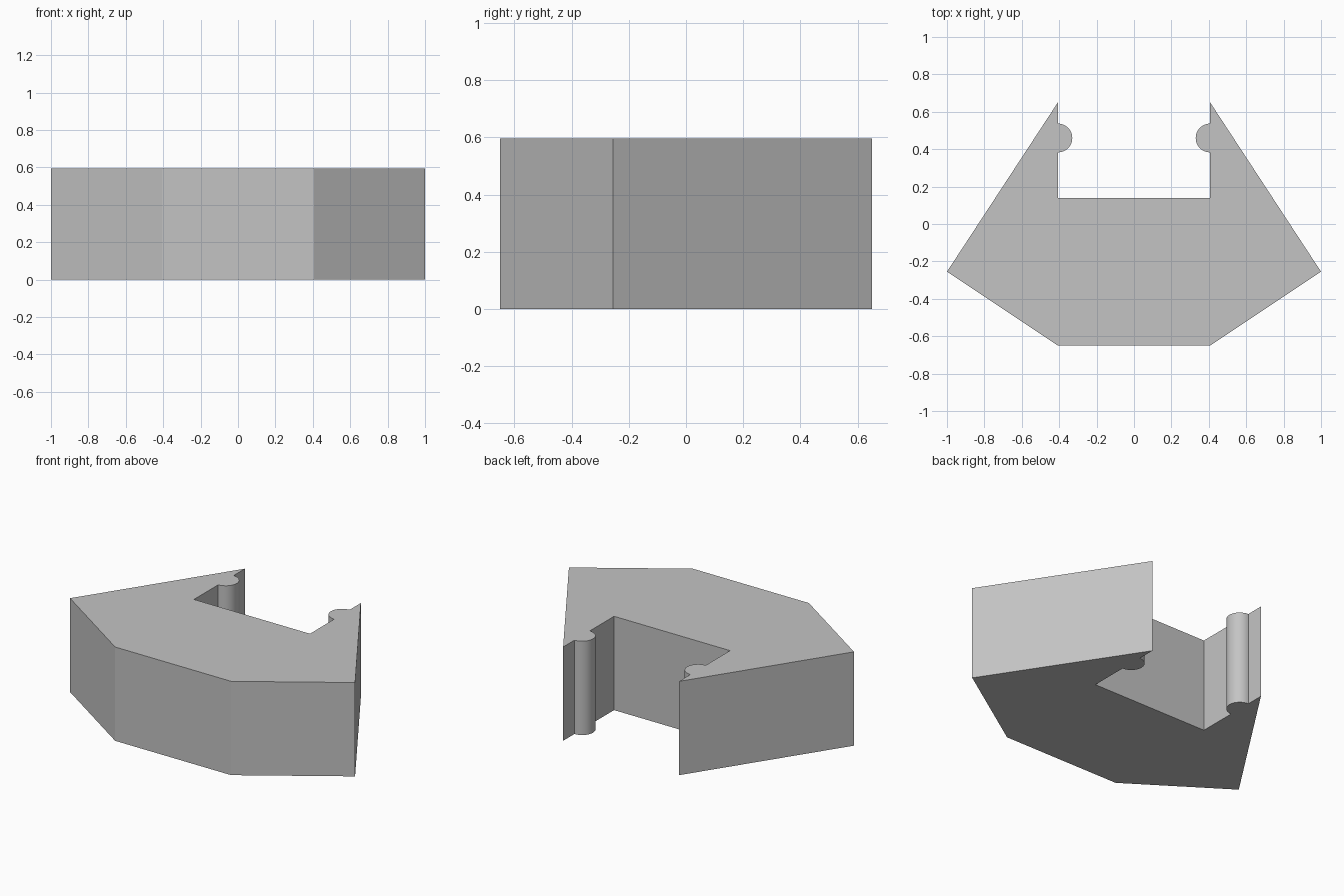
import bpy
import bmesh
from math import cos, sin, pi

HEIGHT = 0.595
INNER_X = 0.407          # half width of the slot
BUMP_Y, BUMP_R = 0.46, 0.077
BUMP_STEPS = 24

cube = bpy.data.objects.get("Cube")
if cube:
    bpy.data.objects.remove(cube, do_unlink=True)

# Plain grey material
grey = bpy.data.materials.new("plain grey")
grey.use_nodes = True
color = (0.55, 0.55, 0.55, 1)
grey.diffuse_color = color
grey.node_tree.nodes["Principled BSDF"].inputs["Base Color"].default_value = color

# Right half of the outline: front edge, outer corner, arm tip, round bump, slot corner
half = [(INNER_X, -0.65), (1.0, -0.255), (INNER_X, 0.65)]
for i in range(BUMP_STEPS + 1):
    a = pi / 2 + pi * i / BUMP_STEPS
    half.append((INNER_X + BUMP_R * cos(a), BUMP_Y + BUMP_R * sin(a)))
half.append((INNER_X, 0.14))
outline = half + [(-x, y) for x, y in reversed(half)]

# Extrude the outline into the solid body
bm = bmesh.new()
base = bm.faces.new([bm.verts.new((x, y, 0)) for x, y in outline])
result = bmesh.ops.extrude_face_region(bm, geom=[base], use_keep_orig=True)
top_verts = [g for g in result["geom"] if isinstance(g, bmesh.types.BMVert)]
bmesh.ops.translate(bm, verts=top_verts, vec=(0, 0, HEIGHT))
bmesh.ops.recalc_face_normals(bm, faces=bm.faces)

mesh = bpy.data.meshes.new("clip_body")
bm.to_mesh(mesh)
bm.free()
mesh.materials.append(grey)
body = bpy.data.objects.new("clip_body", mesh)
bpy.context.collection.objects.link(body)

# Smooth the round bumps, keep the corners sharp
bpy.ops.object.select_all(action="DESELECT")
body.select_set(True)
bpy.context.view_layer.objects.active = body
bpy.ops.object.shade_smooth_by_angle(angle=pi / 9)
